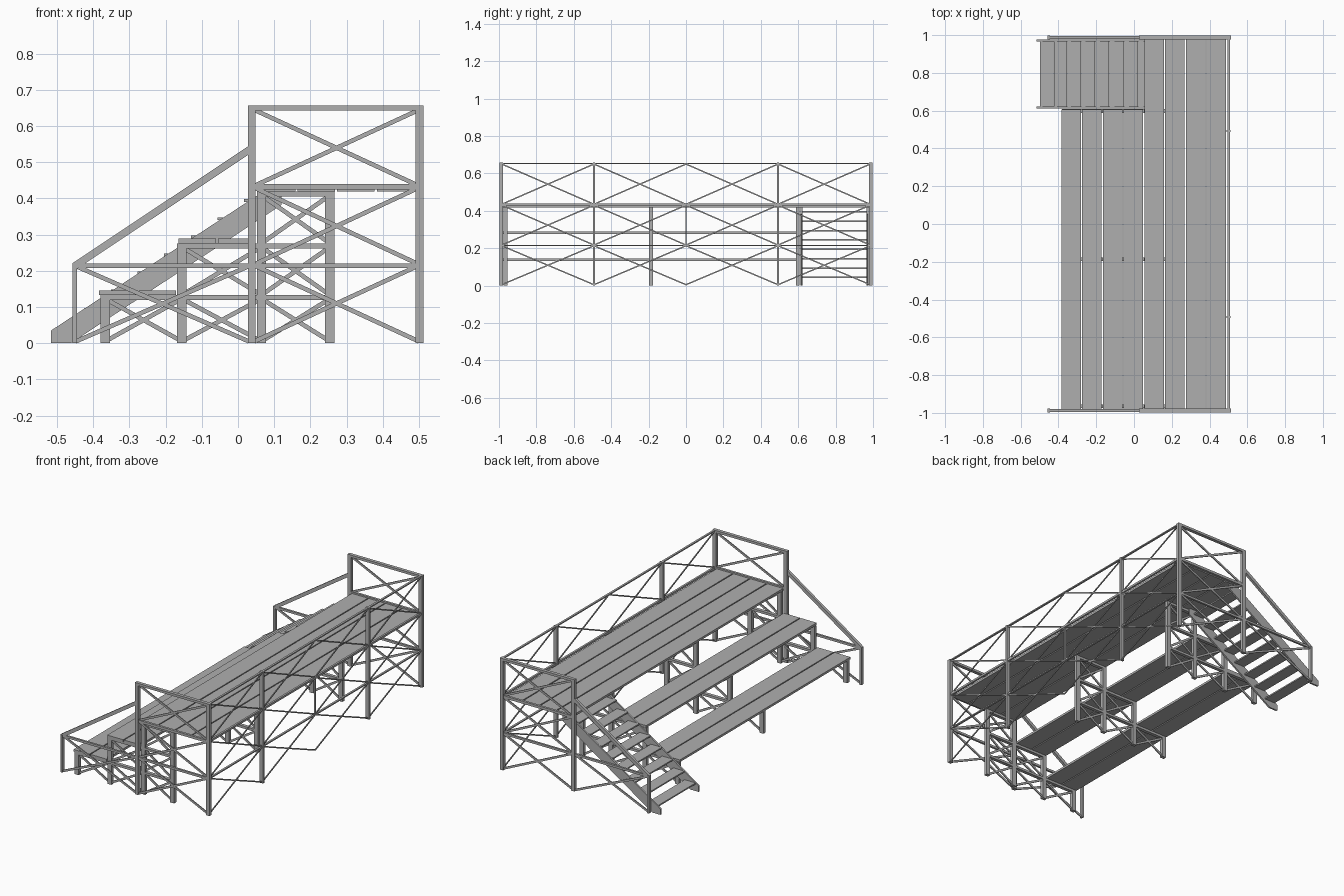
import bpy, bmesh
from mathutils import Vector

if "Cube" in bpy.data.objects:
    bpy.data.objects.remove(bpy.data.objects["Cube"])

grey = bpy.data.materials.new("galvanised grey")
grey.diffuse_color = (0.43, 0.43, 0.43, 1)
grey.use_nodes = True
grey.node_tree.nodes["Principled BSDF"].inputs["Base Color"].default_value = grey.diffuse_color


def finish(name, bm):
    bmesh.ops.recalc_face_normals(bm, faces=bm.faces)
    me = bpy.data.meshes.new(name)
    bm.to_mesh(me)
    bm.free()
    me.materials.append(grey)
    ob = bpy.data.objects.new(name, me)
    bpy.context.collection.objects.link(ob)
    return ob


def hull_box(bm, corners):
    v = [bm.verts.new(c) for c in corners]
    for f in ((0, 1, 2, 3), (4, 5, 6, 7), (0, 1, 5, 4), (1, 2, 6, 5), (2, 3, 7, 6), (3, 0, 4, 7)):
        bm.faces.new([v[i] for i in f])


def box(bm, x0, x1, y0, y1, z0, z1):
    hull_box(bm, [(x, y, z) for z in (z0, z1) for x, y in ((x0, y0), (x1, y0), (x1, y1), (x0, y1))])


def bar(bm, a, b, side, w, t):
    """Rectangular bar from a to b; t is its thickness along the side axis, w across it."""
    a, b, s = Vector(a), Vector(b), Vector(side)
    u = (b - a).normalized().cross(s) * w / 2
    s = s * t / 2
    hull_box(bm, [p + q for p in (a, b) for q in (u + s, u - s, -u - s, -u + s)])


X, Y = (1, 0, 0), (0, 1, 0)


def cross_xz(bm, x0, x1, z0, z1, y, w=0.012, t=0.006):
    bar(bm, (x0, y, z0), (x1, y, z1), Y, w, t)
    bar(bm, (x0, y, z1), (x1, y, z0), Y, w, t)


# Walking planks: two for each lower step, four for the platform
for i in range(8):
    level = min(i // 2, 2)
    x0 = -0.387 + i * 0.1097
    bm = bmesh.new()
    z = 0.143 * (level + 1)
    box(bm, x0 + 0.003, x0 + 0.1065, -0.98, 0.98 if level == 2 else 0.605, z - 0.01, z + 0.003)
    finish(f"plank_{i + 1}", bm)

# Guard frames at both ends
for name, s in (("front_guard", -1), ("rear_guard", 1)):
    y = 0.988 * s
    bm = bmesh.new()
    for x, w, h in ((-0.451, 0.012, 0.22), (0.038, 0.022, 0.657), (0.502, 0.022, 0.657)):
        box(bm, x - w / 2, x + w / 2, y - 0.01, y + 0.01, 0, h)
    box(bm, 0.03, 0.513, y - 0.01, y + 0.01, 0.643, 0.657)
    box(bm, 0.04, 0.50, y - 0.007, y + 0.007, 0.425, 0.44)
    box(bm, -0.45, 0.50, y - 0.006, y + 0.006, 0.208, 0.221)
    bar(bm, (-0.452, y, 0.213), (0.035, y, 0.537), Y, 0.02, 0.016)
    for z0, z1 in ((0.005, 0.215), (0.218, 0.43), (0.435, 0.645)):
        cross_xz(bm, 0.045, 0.50, z0, z1, y)
    cross_xz(bm, -0.448, 0.03, 0.005, 0.213, y)
    finish(name, bm)

# Back guard: posts, rails and cross braces
bm = bmesh.new()
for y in (-0.492, 0.492):
    box(bm, 0.49, 0.512, y - 0.006, y + 0.006, 0, 0.657)
box(bm, 0.498, 0.506, -0.004, 0.004, 0.215, 0.43)
for z, h in ((0.215, 0.007), (0.433, 0.012), (0.653, 0.007)):
    box(bm, 0.496, 0.508, -0.985, 0.985, z - h / 2, z + h / 2)
bays = [-0.985, -0.492, 0, 0.492, 0.985]
for y0, y1 in zip(bays, bays[1:]):
    for z0, z1 in ((0.005, 0.213), (0.217, 0.43), (0.435, 0.65)):
        bar(bm, (0.502, y0, z0), (0.502, y1, z1), X, 0.007, 0.005)
        bar(bm, (0.502, y0, z1), (0.502, y1, z0), X, 0.007, 0.005)
finish("back_guard", bm)

# Stepped trestles carrying the planks
px = (-0.367, -0.155, 0.065, 0.254)
tops = (0.133, 0.276, 0.419, 0.419)
for n, y in enumerate((-0.965, -0.187, 0.598)):
    bm = bmesh.new()
    for x, h in zip(px, tops):
        box(bm, x - 0.013, x + 0.013, y - 0.01, y + 0.01, 0, h)
    for k in range(3):
        z = tops[k]
        box(bm, px[k] - 0.013, 0.267, y - 0.01, y + 0.01, z - 0.014, z)
        z0 = tops[k - 1] if k else 0.005
        for j in range(k, 3):
            cross_xz(bm, px[j], px[j + 1], z0, z - 0.01, y)
    finish(f"trestle_{n + 1}", bm)

# Stair stringers from a side profile
profile = [(-0.517, 0), (-0.517, 0.035), (0.083, 0.428), (0.12, 0.428), (0.12, 0.382), (-0.462, 0)]
for n, y in enumerate((0.612, 0.966)):
    bm = bmesh.new()
    face = bm.faces.new([bm.verts.new((x, y, z)) for x, z in profile])
    ext = bmesh.ops.extrude_face_region(bm, geom=[face])
    bmesh.ops.translate(bm, vec=(0, 0.01, 0), verts=[g for g in ext["geom"] if isinstance(g, bmesh.types.BMVert)])
    finish(f"stair_stringer_{n + 1}", bm)

# Stair treads
bm = bmesh.new()
for k in range(8):
    x, z = -0.498 + 0.0735 * k, 0.048 + 0.05 * k
    box(bm, x, x + 0.071, 0.62, 0.968, z - 0.008, z)
finish("stair_treads", bm)
